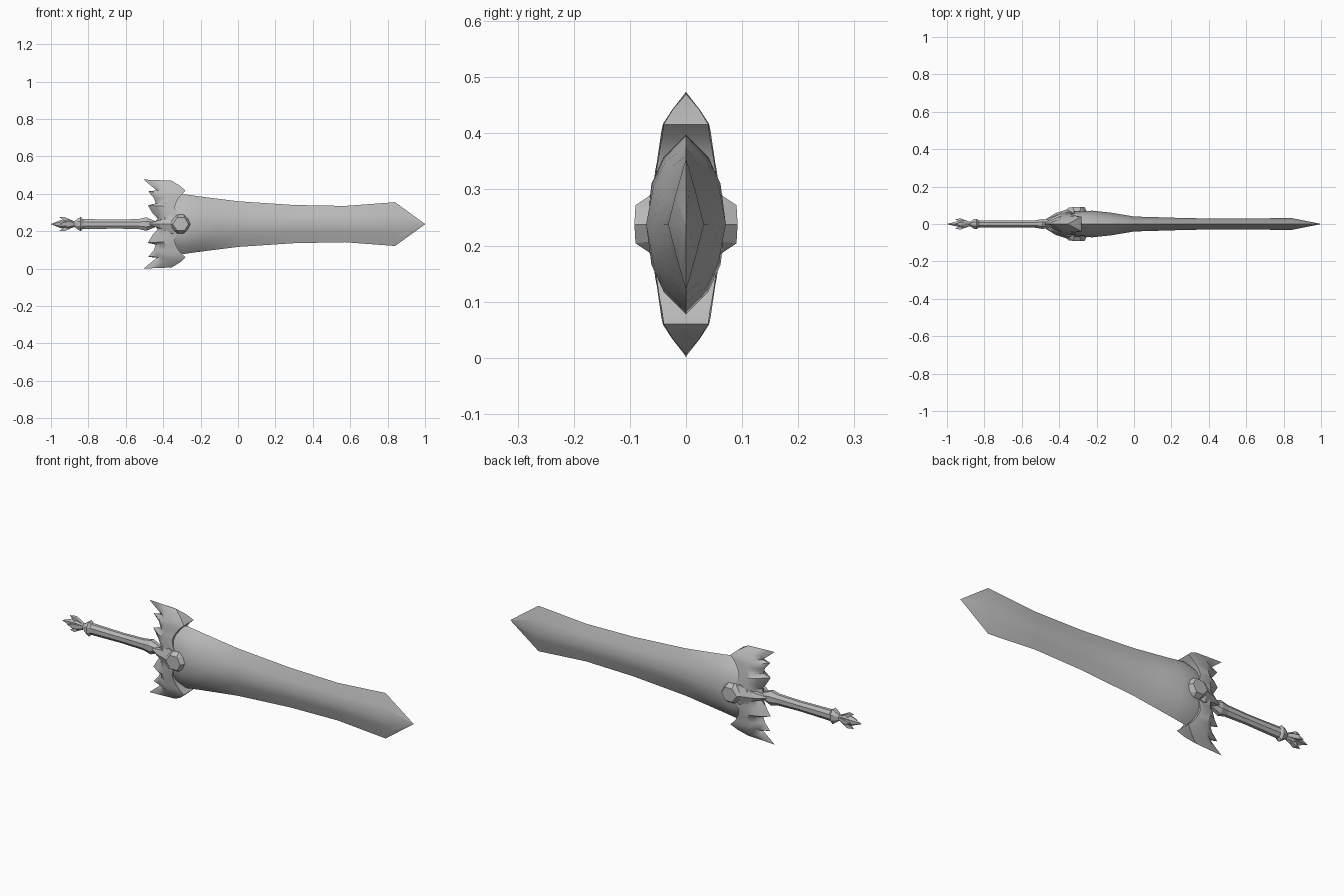
import bpy, bmesh, math
from mathutils import Vector

cube = bpy.data.objects.get("Cube")
if cube:
    bpy.data.objects.remove(cube)

CZ = 0.238  # height of the sword's long axis

steel = bpy.data.materials.new("grey_steel")
steel.use_nodes = True
GREY = (0.5, 0.5, 0.5, 1)
steel.diffuse_color = GREY
steel.node_tree.nodes["Principled BSDF"].inputs["Base Color"].default_value = GREY


def finish(name, bm, angle):
    """Clean the mesh, make the object and shade it."""
    bmesh.ops.remove_doubles(bm, verts=bm.verts, dist=0.0005)
    bmesh.ops.dissolve_degenerate(bm, edges=bm.edges, dist=0.0001)
    bmesh.ops.recalc_face_normals(bm, faces=bm.faces)
    mesh = bpy.data.meshes.new(name)
    bm.to_mesh(mesh)
    bm.free()
    mesh.materials.append(steel)
    ob = bpy.data.objects.new(name, mesh)
    bpy.context.collection.objects.link(ob)
    ob.location.z = CZ
    bpy.ops.object.select_all(action='DESELECT')
    ob.select_set(True)
    bpy.context.view_layer.objects.active = ob
    if angle:
        bpy.ops.object.shade_smooth_by_angle(angle=math.radians(angle))
    return ob


def loft(name, rings, angle=0):
    """Skin closed rings of points and cap both ends."""
    bm = bmesh.new()
    loops = [[bm.verts.new(p) for p in ring] for ring in rings]
    n = len(loops[0])
    for a, b in zip(loops, loops[1:]):
        for i in range(n):
            j = (i + 1) % n
            bm.faces.new((a[i], a[j], b[j], b[i]))
    bm.faces.new(loops[0])
    bm.faces.new(loops[-1])
    return finish(name, bm, angle)


def quarter(name, rows, angle=0):
    """Skin a quarter patch, mirrored across y and z."""
    bm = bmesh.new()
    for sy in (1, -1):
        for sz in (1, -1):
            grid = [[bm.verts.new((x, y * sy, z * sz)) for x, y, z in r] for r in rows]
            for a, b in zip(grid, grid[1:]):
                for i in range(len(a) - 1):
                    bm.faces.new((a[i], a[i + 1], b[i + 1], b[i]))
    return finish(name, bm, angle)


def round_ring(x, rz, ry, sides=8):
    turns = [math.tau * (i + 0.5) / sides for i in range(sides)]
    k = 1 / math.cos(math.pi / sides)
    return [(x, ry * k * math.cos(t), rz * k * math.sin(t)) for t in turns]


# Blade: lens sections (x, half height, half thickness, fullness)
def lens(x, h, t, full):
    a, b = 0.27 + 0.3 * full, 0.58 + 0.3 * full
    side = [(1, 0), (0.75, a), (0.45, b), (0, 1), (-0.45, b), (-0.75, a)]
    return ([(x, t * v, h * u) for u, v in side]
            + [(x, -t * v, -h * u) for u, v in side])


loft("blade", [lens(*s) for s in (
    (-0.37, 0.14, 0.05, 1), (-0.29, 0.16, 0.07, 1), (-0.22, 0.15, 0.071, 0.8),
    (-0.12, 0.137, 0.06, 0.5), (0, 0.122, 0.04, 0.1), (0.3, 0.102, 0.031, 0),
    (0.57, 0.097, 0.029, 0), (0.84, 0.117, 0.032, 0), (1, 0.001, 0.0005, 0))], 40)

# Winged guard: rows of (back x, back z, middle x, front x, front z, thickness)
guard_rows = []
for bx, bz, mx, fx, fz, t in (
        (-0.45, 0, -0.39, -0.30, 0, 0.062),
        (-0.43, 0.03, -0.39, -0.31, 0.03, 0.061),
        (-0.455, 0.055, -0.39, -0.33, 0.06, 0.059),
        (-0.482, 0.10, -0.395, -0.338, 0.09, 0.055),
        (-0.44, 0.11, -0.39, -0.333, 0.11, 0.052),
        (-0.45, 0.14, -0.385, -0.32, 0.135, 0.048),
        (-0.48, 0.175, -0.385, -0.305, 0.155, 0.044),
        (-0.435, 0.18, -0.38, -0.28, 0.178, 0.041),
        (-0.465, 0.205, -0.40, -0.31, 0.205, 0.024),
        (-0.505, 0.238, -0.43, -0.355, 0.232, 0.0005)):
    mz = (bz + fz) / 2
    guard_rows.append([(bx, 0, bz), ((bx + mx) / 2, t * 0.6, (bz + mz) / 2),
                       (mx, t, mz), (fx, t * 0.97, fz), (fx, 0, fz)])
quarter("winged_guard", guard_rows, 35)

# Pointed leaf between grip and gem
quarter("guard_leaf", [
    [(-0.48, 0.02, 0), (-0.42, 0.058, 0), (-0.36, 0.077, 0), (-0.30, 0.07, 0)],
    [(-0.48, 0.018, 0.003), (-0.41, 0.05, 0.024), (-0.35, 0.065, 0.052), (-0.30, 0.06, 0.03)],
    [(-0.48, 0, 0.003), (-0.41, 0.03, 0.026), (-0.35, 0.04, 0.054), (-0.30, 0.03, 0.03)]])

# Faceted gem on both sides of the guard
quarter("guard_gem", [
    [(-0.385, 0.055, 0), (-0.35, 0.088, 0), (-0.265, 0.092, 0), (-0.25, 0.06, 0)],
    [(-0.35, 0.06, 0.03), (-0.325, 0.09, 0.034), (-0.285, 0.09, 0.034), (-0.265, 0.06, 0.03)],
    [(-0.325, 0.055, 0.05), (-0.32, 0.066, 0.05), (-0.29, 0.066, 0.05), (-0.285, 0.055, 0.05)]])

# Grip with flared ends
loft("grip", [round_ring(*s) for s in (
    (-0.88, 0.012, 0.010), (-0.855, 0.03, 0.026), (-0.842, 0.038, 0.028),
    (-0.83, 0.027, 0.02), (-0.65, 0.024, 0.018), (-0.53, 0.027, 0.02),
    (-0.49, 0.036, 0.026), (-0.44, 0.015, 0.02))])

# Pommel: central spike and four small petals
loft("pommel_spike", [round_ring(*s, sides=6) for s in (
    (-1, 0.0005, 0.0005), (-0.95, 0.018, 0.013), (-0.91, 0.026, 0.02),
    (-0.87, 0.011, 0.01))])
for i, (word, dy, dz) in enumerate((("top", 0, 1), ("bottom", 0, -1),
                                    ("front", -0.7, 0), ("back", 0.7, 0))):
    rings = []
    for x, out, r in ((-0.955, 0.037, 0.0005), (-0.925, 0.026, 0.011), (-0.885, 0.01, 0.007)):
        off = Vector((0, dy * out, dz * out))
        rings.append([Vector(p) + off for p in round_ring(x, r, r, 4)])
    loft("pommel_petal_" + word, rings)
